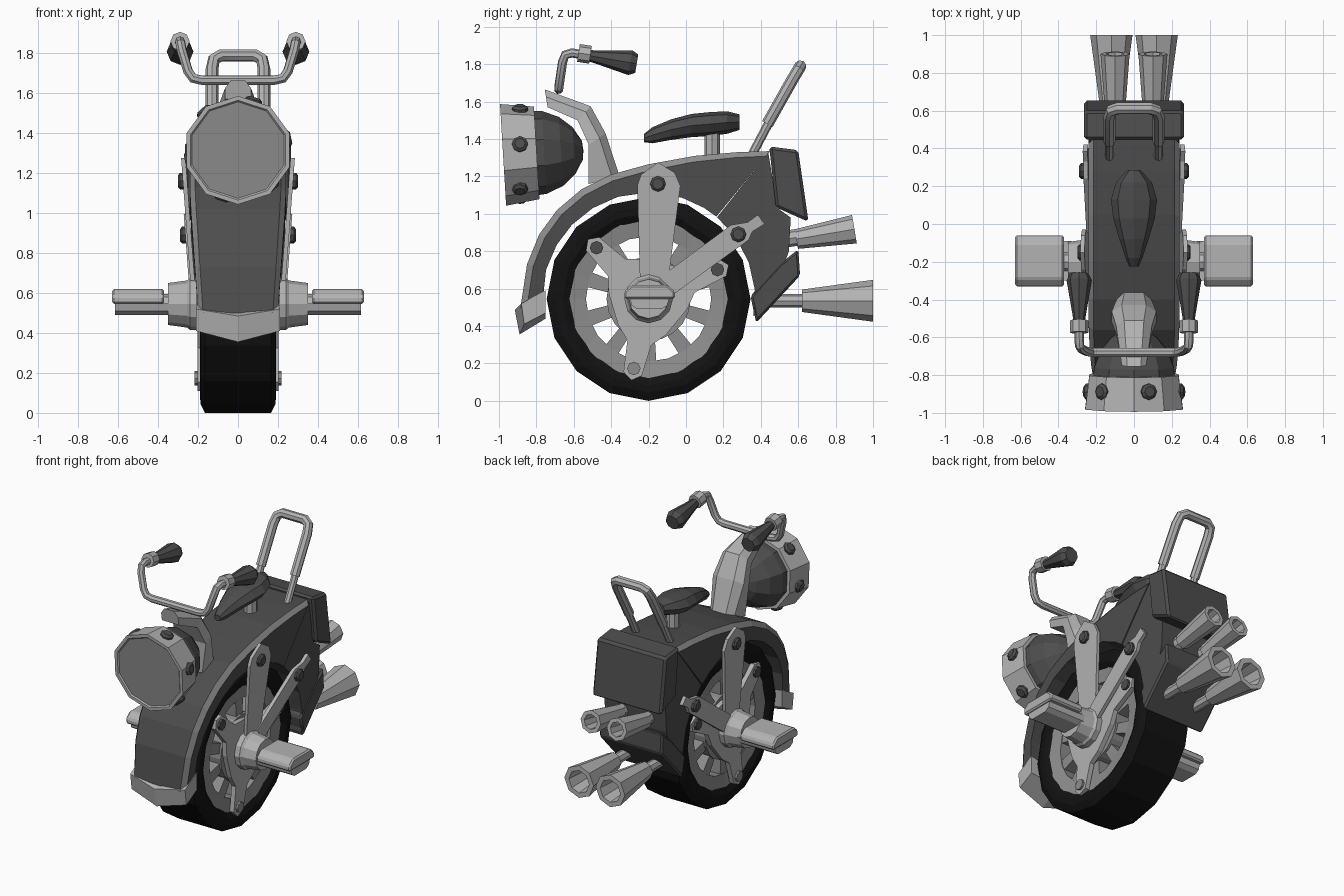
import bpy, bmesh
from math import sin, cos, pi, radians, hypot
from mathutils import Vector

if "Cube" in bpy.data.objects:
    bpy.data.objects.remove(bpy.data.objects["Cube"])


def material(name, v):
    m = bpy.data.materials.new(name)
    m.diffuse_color = (v, v, v, 1)
    m.use_nodes = True
    m.node_tree.nodes["Principled BSDF"].inputs["Base Color"].default_value = m.diffuse_color
    return m


LIGHT, MID = material("light_metal", 0.45), material("mid_metal", 0.27)
DARK, BLACK = material("dark_paint", 0.075), material("rubber", 0.006)
CY, CZ = -0.2, 0.545          # wheel centre


def loft(name, rings, mat, closed=False, trim=None):
    """Skin a list of equal point rings; trim = ring edges given a second material."""
    bm = bmesh.new()
    vs = [[bm.verts.new(p) for p in r] for r in rings]
    n, k = len(rings[0]), len(rings)
    for i in range(k if closed else k - 1):
        a, b = vs[i], vs[(i + 1) % k]
        for j in range(n):
            f = bm.faces.new((a[j], a[(j + 1) % n], b[(j + 1) % n], b[j]))
            f.material_index = 1 if trim and j in trim else 0
    if not closed:
        bm.faces.new(vs[0])
        bm.faces.new(vs[-1])
    bmesh.ops.remove_doubles(bm, verts=bm.verts, dist=1e-5)
    bmesh.ops.recalc_face_normals(bm, faces=bm.faces)
    me = bpy.data.meshes.new(name)
    bm.to_mesh(me)
    bm.free()
    me.materials.append(mat)
    if trim:
        me.materials.append(MID)
    ob = bpy.data.objects.new(name, me)
    bpy.context.collection.objects.link(ob)
    return ob


def plate(name, pts, x0, x1, mat, lean=0.0, bevel=0.0):
    """Extrude a (y, z) outline sideways, optionally leaning outward with height."""
    s = 1 if x1 > 0 else -1
    ob = loft(name, [[(x + s * lean * (z - CZ), y, z) for y, z in pts] for x in (x0, x1)], mat)
    if bevel:
        b = ob.modifiers.new("bevel", 'BEVEL')
        b.width, b.segments = bevel, 1
    return ob


def lathe(name, origin, axis, profile, n, mat, closed=False):
    """Turn an (along, radius) profile about an axis."""
    axis = Vector(axis).normalized()
    q = axis.to_track_quat('Z', 'Y')
    rings = [[Vector(origin) + q @ Vector((r * cos(pi / 2 + 2 * pi * i / n),
              r * sin(pi / 2 + 2 * pi * i / n), t)) for i in range(n)] for t, r in profile]
    return loft(name, rings, mat, closed)


def tube(name, pts, radius, mat):
    cu = bpy.data.curves.new(name + "_path", 'CURVE')
    cu.dimensions, cu.bevel_depth, cu.bevel_resolution, cu.use_fill_caps = '3D', radius, 2, True
    sp = cu.splines.new('POLY')
    sp.points.add(len(pts) - 1)
    for p, c in zip(sp.points, pts):
        p.co = (*c, 1)
    cu.materials.append(mat)
    ob = bpy.data.objects.new(name, cu)
    bpy.context.collection.objects.link(ob)
    for o in bpy.context.selected_objects:
        o.select_set(False)
    ob.select_set(True)
    bpy.context.view_layer.objects.active = ob
    bpy.ops.object.convert(target='MESH')
    bpy.ops.object.shade_smooth_by_angle()


def arch_ring(outer, inner, w, flat, drop):
    """Cross-section with chamfered outer edges."""
    (yo, zo), (yi, zi) = outer, inner
    d = hypot(yi - yo, zi - zo)
    ym, zm = yo + (yi - yo) * drop / d, zo + (zi - zo) * drop / d
    return [(-w, yi, zi), (-w, ym, zm), (-flat, yo, zo), (flat, yo, zo), (w, ym, zm), (w, yi, zi)]


# wheel: tyre, rim, hub drum and spokes
lathe("tyre", (0, CY, CZ), (1, 0, 0), [(-.165, .545), (.165, .545), (.188, .5), (.19, .46),
      (.165, .415), (-.165, .415), (-.19, .46), (-.188, .5)], 16, BLACK, True)
lathe("rim", (0, CY, CZ), (1, 0, 0), [(-.17, .425), (.17, .425), (.155, .335), (-.155, .335)], 20, MID, True)
lathe("hub_drum", (0, CY, CZ), (1, 0, 0), [(-.165, .225), (.165, .225)], 20, MID)
for i in range(10):
    a = 2 * pi * i / 10
    pts = [(CY + r * sin(a) + t * cos(a), CZ + r * cos(a) - t * sin(a))
           for r, t in ((.2, -.033), (.35, -.042), (.35, .042), (.2, .033))]
    plate("spoke", pts, -.15, .15, MID)

# fender swept over the wheel
outline = [(-.885, .5), (-.85, .73), (-.785, .89), (-.69, 1.02), (-.56, 1.13), (-.4, 1.21),
           (-.2, 1.265), (.05, 1.31), (.28, 1.33), (.45, 1.335)]
rings = []
for y, z in outline:
    d = hypot(y - CY, z - CZ)
    w = .2 + .04 * min(1, max(0, (z - .5) / .6))
    rings.append(arch_ring((y, z), (CY + .57 * (y - CY) / d, CZ + .57 * (z - CZ) / d), w, w - .025, .035))
loft("fender", rings, DARK, trim=(1, 3))
# rear body, lower guard, tail box
arc = [(CY + .57 * cos(radians(a)), CZ + .57 * sin(radians(a))) for a in (5, 20, 35, 50)]
plate("rear_body", [(.44, 1.325), (.49, 1.03), (.56, .98), (.55, .8), (.5, .66), (.36, .45)] + arc, -.235, .235, DARK)
plate("rear_guard", [(.6, .81), (.61, .67), (.375, .417), (.345, .56), (.5, .73)], -.24, .24, DARK, bevel=.012)
plate("tail_box", [(.445, 1.36), (.6, 1.34), (.655, .957), (.48, 1.035)], -.265, .265, DARK, bevel=.015)
# front bumper with a V nose
side = [(-.88, .52), (-.75, .59), (-.75, .47), (-.865, .41)]
mid = [(-.915, .485), (-.75, .55), (-.75, .44), (-.89, .355)]
loft("front_bumper", [[(x, *p) for p in s] for x, s in ((-.21, side), (0, mid), (.21, side))], LIGHT)

# steering neck
neck = [((-.755, 1.665), (-.74, 1.57), .065), ((-.51, 1.575), (-.58, 1.5), .095),
        ((-.43, 1.43), (-.52, 1.37), .118), ((-.355, 1.2), (-.52, 1.16), .09)]
loft("steering_neck", [arch_ring(o, i, w, w * .55, .04) for o, i, w in neck], LIGHT)

# headlight: ring, glass, bowl, studs
back, front = Vector((0, .998, .06)), Vector((0, -.978, 1.315))
lathe("headlight_ring", front, back, [(0, .272), (.18, .248), (.18, .2), (.015, .2), (.015, .235), (0, .25)],
      10, LIGHT, True)
lathe("headlight_glass", front, back, [(.008, .25), (.03, .24)], 10, MID)
lathe("headlight_bowl", front, back, [(.15, .228), (.22, .222), (.31, .185), (.38, .125), (.425, .05), (.43, 0)],
      10, DARK)
for i in range(6):
    a = radians(18 + 60 * i)
    d = Vector((sin(a), 0, cos(a)))
    lathe("headlight_stud", front + back * .09 + d * .235, d, [(0, .043), (.025, .043), (.037, .028)], 8, DARK)

# seat and post
sections = [(-.225, 1.405, .025, .022), (-.18, 1.42, .045, .043), (-.08, 1.45, .078, .055),
            (.03, 1.472, .11, .062), (.13, 1.48, .122, .064), (.22, 1.488, .095, .06), (.285, 1.49, .035, .042)]
loft("seat", [[(w * cos(pi * i / 4), y, z + h * sin(pi * i / 4)) for i in range(8)]
              for y, z, w, h in sections], DARK)
lathe("seat_post", (0, .14, 1.3), (0, 0, 1), [(0, .042), (.13, .042)], 8, LIGHT)

# backrest hoop with thin feet
tube("backrest_hoop", [(-.13, .435, 1.48), (-.13, .57, 1.72), (-.12, .6, 1.77), (-.085, .612, 1.79),
                       (.085, .612, 1.79), (.12, .6, 1.77), (.13, .57, 1.72), (.13, .435, 1.48)], .032, LIGHT)
for s in (1, -1):
    tube("backrest_foot", [(s * .13, .35, 1.31), (s * .13, .45, 1.5)], .024, LIGHT)

# handlebar
half = [(.29, -.52, 1.845), (.29, -.61, 1.86), (.288, -.645, 1.85), (.28, -.66, 1.81),
        (.25, -.675, 1.71), (.225, -.68, 1.675), (.18, -.68, 1.665)]
tube("handlebar", half + [(-x, y, z) for x, y, z in reversed(half)], .025, LIGHT)

# mirrored side parts
for s in (1, -1):
    lathe("grip_clamp", (s * .29, -.575, 1.86), (0, 1, -.15), [(0, .048), (.065, .048)], 8, LIGHT)
    lathe("grip", (s * .29, -.515, 1.845), (0, 1, -.17), [(0, .03), (.05, .038), (.22, .067), (.255, .05)], 8, DARK)

    # three-armed wheel plate
    star = []
    for a, r in ((23, .4), (135.5, .39), (258, .38)):
        a = radians(a)
        for u, t in ((.17, -.13), (.24, -.065), (r + .03, -.05), (r + .065, 0), (r + .03, .05), (.24, .065), (.17, .13)):
            star.append((CY + u * cos(a) - t * sin(a), CZ + u * sin(a) + t * cos(a)))
        y, z = CY + r * cos(a), CZ + r * sin(a)
        lathe("plate_bolt", (s * .19, y, z), (s, 0, 0), [(0, .036), (.028, .036)], 8, MID if z < .4 else DARK)
    plate("wheel_plate", star, s * .17, s * .203, LIGHT)

    # fork arms
    plate("upper_arm", [(-.26, 1.155), (-.24, 1.21), (-.15, 1.275), (-.06, 1.22), (-.03, 1.15), (-.1, .6), (-.245, .6)],
          s * .208, s * .23, LIGHT, .075)
    plate("rear_arm", [(-.14, .66), (.24, .94), (.33, .955), (.385, .995), (.42, .945), (.355, .905), (.335, .86), (-.08, .56)],
          s * .213, s * .238, LIGHT, .075)
    for y, z, x in ((-.15, 1.16, .265), (.28, .89, .255)):
        lathe("arm_bolt", (s * x, y, z), (s, 0, 0), [(0, .042), (.025, .042), (.035, .03)], 8, DARK)

    # hub cone and foot peg
    lathe("hub_cone", (s * .17, CY, CZ), (s, 0, 0), [(0, .13), (.07, .13), (.085, .118), (.18, .105)], 12, LIGHT)
    plate("peg_pad", [(-.29, .62), (-.1, .62), (-.06, .585), (-.06, .545), (-.33, .545), (-.33, .585)],
          s * .37, s * .63, LIGHT, bevel=.01)
    plate("peg_base", [(-.3, .548), (-.09, .548), (-.1, .51), (-.13, .49), (-.26, .49), (-.29, .51)],
          s * .33, s * .615, LIGHT)
    lathe("peg_axle", (s * .3, CY, CZ), (s, 0, 0), [(0, .05), (.1, .05)], 8, LIGHT)

    # exhaust pipes with open flared ends
    lathe("upper_pipe", (s * .1, .45, .85), (0, 1, .17), [(0, .045), (.16, .045)], 8, LIGHT)
    lathe("upper_muffler", (s * .1, .59, .865), (0, 1, .17),
          [(0, .053), (.315, .077), (.315, .05), (.18, .045), (.18, .001), (0, .001)], 8, LIGHT, True)
    lathe("lower_pipe", (s * .12, .4, .535), (0, 1, 0), [(0, .036), (.24, .036)], 8, LIGHT)
    lathe("lower_muffler", (s * .12, .62, .535), (0, 1, 0),
          [(0, .06), (.38, .112), (.38, .078), (.18, .06), (.18, .001), (0, .001)], 8, LIGHT, True)
